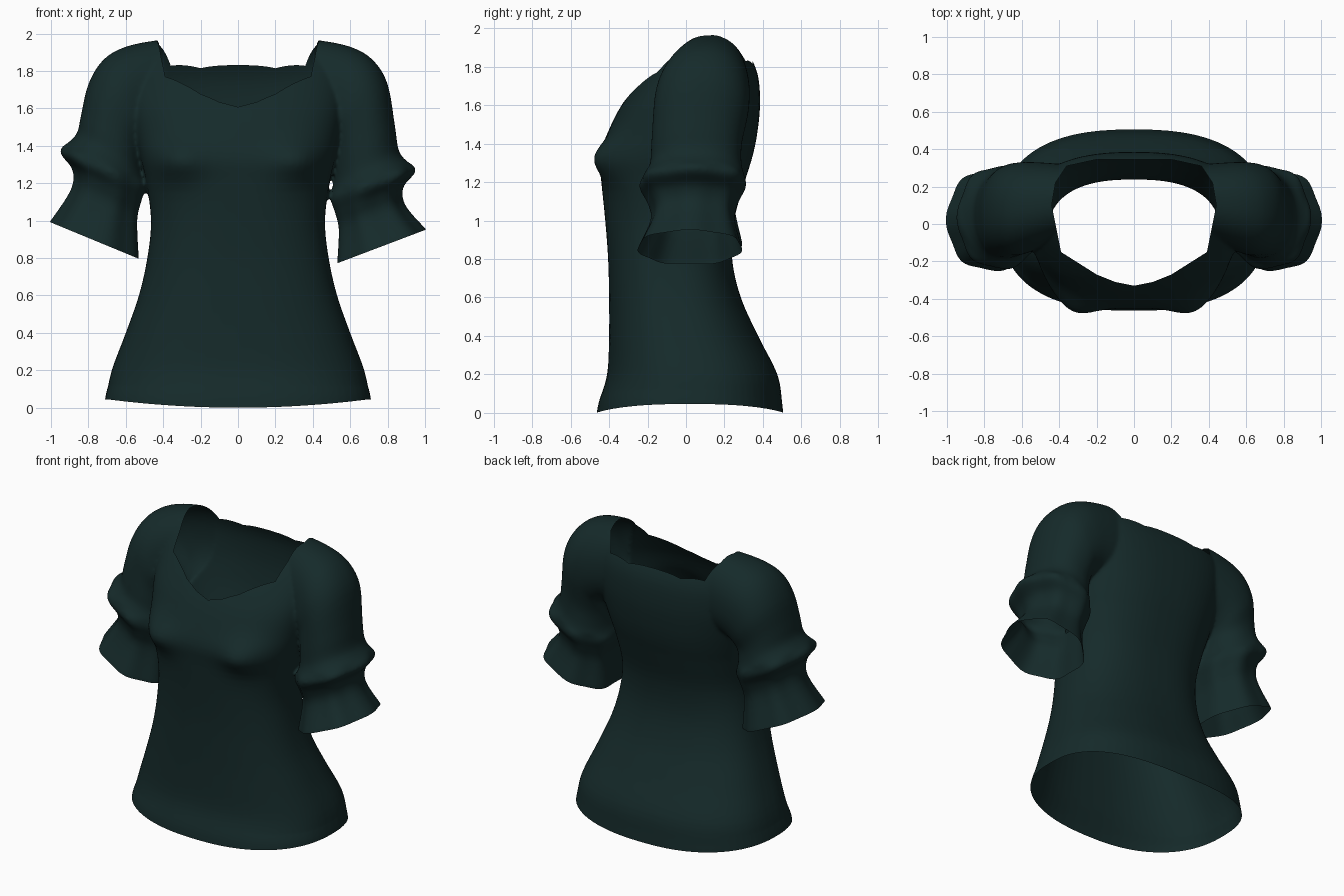
import bpy, bmesh, math
from mathutils import Vector

if "Cube" in bpy.data.objects:
    bpy.data.objects.remove(bpy.data.objects["Cube"])

VOXEL = 0.011
SEG = 64


def material(name, rgb):
    m = bpy.data.materials.new(name)
    m.diffuse_color = (*rgb, 1)
    m.use_nodes = True
    m.node_tree.nodes["Principled BSDF"].inputs["Base Color"].default_value = m.diffuse_color
    return m


def smooth_rows(rows, steps=4):
    """Catmull-Rom interpolation of a list of number tuples."""
    out = []
    for i in range(len(rows) - 1):
        p = [rows[max(0, min(len(rows) - 1, i + k))] for k in (-1, 0, 1, 2)]
        for s in range(steps):
            t = s / steps
            out.append([0.5 * (2 * b + (c - a) * t + (2 * a - 5 * b + 4 * c - d) * t * t
                               + (3 * b - a - 3 * c + d) * t ** 3) for a, b, c, d in zip(*p)])
    return out + [list(rows[-1])]


def superellipse(k, n):
    a = 2 * math.pi * k / SEG
    c, s = math.cos(a), math.sin(a)
    return math.copysign(abs(c) ** (2 / n), c), math.copysign(abs(s) ** (2 / n), s), a


def loft(bm, rings):
    """Closed solid through a list of rings."""
    vs = [[bm.verts.new(p) for p in r] for r in rings]
    for a, b in zip(vs, vs[1:]):
        for k in range(SEG):
            j = (k + 1) % SEG
            bm.faces.new((a[k], a[j], b[j], b[k]))
    bm.faces.new(vs[0][::-1])
    bm.faces.new(vs[-1])


bm = bmesh.new()

# Torso: height, half width, front y, back y
torso = [(-.05, .715, -.47, .51), (.05, .705, -.455, .50), (.2, .675, -.41, .475),
         (.4, .60, -.40, .375), (.6, .53, -.40, .285), (.8, .485, -.405, .24),
         (1.0, .465, -.42, .25), (1.2, .49, -.44, .305), (1.33, .52, -.45, .345),
         (1.45, .545, -.41, .37), (1.6, .57, -.335, .385), (1.75, .57, -.22, .375),
         (1.86, .55, -.11, .33), (1.93, .50, 0, .27), (1.965, .44, .08, .2)]
rings = []
for z, w, f, b in smooth_rows(torso):
    ring = []
    for k in range(SEG):
        c, s, _ = superellipse(k, 2.5)
        x, y = w * c, (f + b) / 2 + (b - f) / 2 * s
        if s < 0:  # bust
            y -= .075 * math.exp(-((abs(x) - .33) / .14) ** 2 - ((z - 1.32) / .11) ** 2)
        ring.append((x, y, z))
    rings.append(ring)
loft(bm, rings)

# Sleeves: outer x, outer z, inner x, inner z, front y, back y, lift of left side
sleeve = [(.30, 1.96, .25, 1.5, -.05, .30, 0), (.42, 1.965, .35, 1.45, -.08, .32, 0),
          (.60, 1.93, .45, 1.42, -.13, .33, 0), (.72, 1.86, .48, 1.40, -.16, .33, 0),
          (.80, 1.73, .50, 1.38, -.17, .32, 0), (.84, 1.50, .51, 1.30, -.18, .29, .06),
          (.865, 1.36, .51, 1.2, -.19, .29, .1), (.945, 1.27, .49, 1.12, -.24, .31, .1),
          (.88, 1.18, .515, 1.04, -.20, .27, .09), (.89, 1.08, .535, .95, -.18, .25, .08),
          (1.0, .95, .525, .77, -.25, .29, .04)]
cuffs = []
for side in (1, -1):
    rows = smooth_rows([(ox, oz + (l if side < 0 else 0), ix, iz + (l * .6 if side < 0 else 0), f, b)
                        for ox, oz, ix, iz, f, b, l in sleeve])
    rings = []
    for i, (ox, oz, ix, iz, f, b) in enumerate(rows):
        o, n = Vector((ox * side, 0, oz)), Vector((ix * side, 0, iz))
        mid, half = (o + n) / 2 + Vector((0, (f + b) / 2, 0)), (o - n) / 2
        ruffle = .03 if i > 26 else 0
        ring = []
        for k in range(SEG):
            c, s, a = superellipse(k, 2.2)
            r = 1 + ruffle * math.cos(7 * a)
            ring.append(mid + half * c * r + Vector((0, (b - f) / 2 * s * r, 0)))
        rings.append(ring)
    d = (o - n).normalized()
    down = Vector((side * abs(d.z), 0, -abs(d.x)))
    rings.append([p + down * .04 for p in rings[-1]])
    cuffs.append((side, o, down))
    loft(bm, rings)

# Fuse torso and sleeves into one skin
bmesh.ops.recalc_face_normals(bm, faces=bm.faces[:])
mesh = bpy.data.meshes.new("blouse_mesh")
bm.to_mesh(mesh)
bm.free()
blouse = bpy.data.objects.new("blouse", mesh)
bpy.context.collection.objects.link(blouse)
rem = blouse.modifiers.new("fuse", 'REMESH')
rem.mode, rem.voxel_size = 'VOXEL', VOXEL
sm = blouse.modifiers.new("soften", 'SMOOTH')
sm.factor, sm.iterations = .5, 8
dg = bpy.context.evaluated_depsgraph_get()
mesh = bpy.data.meshes.new_from_object(blouse.evaluated_get(dg))
blouse.modifiers.clear()
blouse.data = mesh
bm = bmesh.new()
bm.from_mesh(mesh)


def cut(test, co, no, clear):
    faces = [f for f in bm.faces if test(f.calc_center_median())]
    geom = set(faces)
    for f in faces:
        geom.update(f.edges)
        geom.update(f.verts)
    bmesh.ops.bisect_plane(bm, geom=list(geom), plane_co=co, plane_no=no, clear_outer=clear)


# Open the hem and the cuffs
cut(lambda c: c.z < .1, (0, 0, 0), (0, 0, -1), True)
for side, co, no in cuffs:
    cut(lambda c: c.x * side > .515 and .7 < c.z < 1.15, co, no, True)

# Open the neckline, a convex outline seen from above
half = [(0, -.33), (.1, -.31), (.2, -.27), (.39, -.15), (.44, .1), (.42, .22), (.36, .31), (.2, .345)]
outline = half + [(-x, y) for x, y in half[:0:-1]]
planes = []
for (x0, y0), (x1, y1) in zip(outline, outline[1:] + outline[:1]):
    planes.append((Vector((x0, y0, 0)), Vector((y1 - y0, x0 - x1, 0)).normalized()))
for co, no in planes:
    cut(lambda c: c.z > 1.5 and abs(c.x) < .55, co, no, False)
bmesh.ops.delete(bm, geom=[f for f in bm.faces if f.calc_center_median().z > 1.5 and all(
    (f.calc_center_median() - co).dot(no) < 0 for co, no in planes)], context='FACES')

# Hem rises slightly at the sides
for v in bm.verts:
    if v.co.z < .12:
        v.co.z += .045 * min(1, (v.co.x / .7) ** 2) * (1 - v.co.z / .12)


def printed(c, n):
    """True where the cloth carries a pale printed mark."""
    sideways = abs(n.x) > abs(n.y)
    u = c.y if sideways else c.x
    v = c.y if n.z > .8 else c.z
    if n.z > .8:
        u = c.x
    # streaks along the hem sides and back
    if c.z < .21 and (c.y > -.1 or abs(c.x) > .5):
        return abs((u + .1) % .2 - .1) < .016
    # streaks on the lower sleeves
    if abs(c.x) > .53 and .7 < c.z < 1.25:
        off = .03 if sideways else .15
        return abs((u - off + .15) % .3 - .15) < .013
    # staggered trefoils and dots
    row = round((v - .26) / .1075)
    dv = v - .26 - row * .1075
    for r in (row - 1, row, row + 1):
        dv = v - .26 - r * .1075
        off = .15 if r % 2 == 0 else 0
        col = round((u - off) / .3)
        du = u - off - col * .3
        d = math.hypot(du, dv)
        if r % 2 == 0:
            flip = 1 if (r // 2 + col) % 3 else -1
            if d < .034 * (1 + .38 * math.sin(3 * math.atan2(dv * flip, du) + math.pi)):
                return True
        elif d < .029 and not (d < .012 and (r // 2 + abs(col)) % 4 == 0):
            return True
    return False


bm.normal_update()
for f in bm.faces:
    f.smooth = True
    f.material_index = int(printed(f.calc_center_median(), f.normal))
bm.to_mesh(mesh)
bm.free()
mesh.materials.clear()
mesh.materials.append(material("dark_green_cloth", (.0075, .023, .023)))
mesh.materials.append(material("pale_green_print", (.055, .11, .09)))
